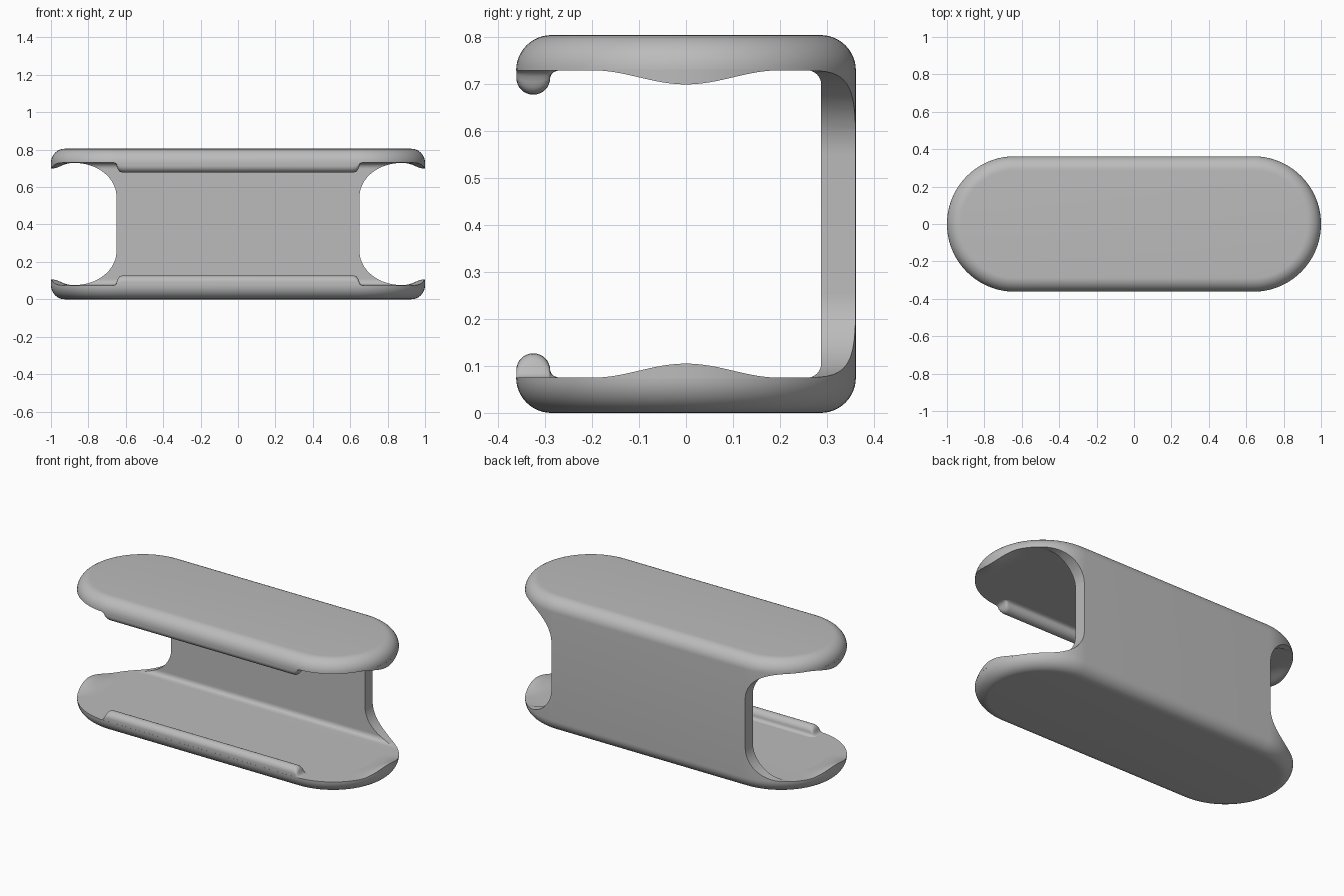
import bpy, bmesh, math

if "Cube" in bpy.data.objects:
    bpy.data.objects.remove(bpy.data.objects["Cube"], do_unlink=True)

HEIGHT, RADIUS, HALF, SKIN, WALL = 0.805, 0.362, 0.638, 0.075, 0.288

grey = bpy.data.materials.new("plain grey")
grey.use_nodes = True
grey.diffuse_color = (0.5, 0.5, 0.5, 1)
grey.node_tree.nodes["Principled BSDF"].inputs["Base Color"].default_value = (0.5, 0.5, 0.5, 1)


def loft(name, rings):
    """Skin a list of equal closed rings and cap both ends."""
    bm = bmesh.new()
    loops = [[bm.verts.new(p) for p in ring] for ring in rings]
    n = len(rings[0])
    for a, b in zip(loops, loops[1:]):
        for i in range(n):
            j = (i + 1) % n
            bm.faces.new((a[i], a[j], b[j], b[i]))
    bm.faces.new(loops[0][::-1])
    bm.faces.new(loops[-1])
    bmesh.ops.recalc_face_normals(bm, faces=bm.faces)
    mesh = bpy.data.meshes.new(name)
    bm.to_mesh(mesh)
    bm.free()
    obj = bpy.data.objects.new(name, mesh)
    bpy.context.collection.objects.link(obj)
    mesh.materials.append(grey)
    return obj


def smooth(obj):
    bpy.ops.object.select_all(action='DESELECT')
    obj.select_set(True)
    bpy.context.view_layer.objects.active = obj
    bpy.ops.object.shade_smooth_by_angle(angle=math.radians(35))


def arc(cx, cy, rx, ry, start, end, steps):
    angles = [math.radians(start + (end - start) * i / steps) for i in range(steps + 1)]
    return [(cx + rx * math.cos(a), cy + ry * math.sin(a)) for a in angles]


def stadium(r, z):
    outline = arc(HALF, 0, r, r, -90, 90, 48) + arc(-HALF, 0, r, r, 90, 270, 48)
    return [(x, y, z) for x, y in outline]


# Shell: a stadium block with rounded top and bottom edges
edge = arc(RADIUS - SKIN, SKIN, SKIN, SKIN, -90, 0, 12)
edge += arc(RADIUS - SKIN, HEIGHT - SKIN, SKIN, SKIN, 0, 90, 12)
shell = loft("shell", [stadium(r, z) for r, z in edge])

# Channel open to the front, with small fillets against the back wall
f = 0.03
channel = [(-0.6, SKIN)] + arc(WALL - f, SKIN + f, f, f, -90, 0, 8)
channel += arc(WALL - f, HEIGHT - SKIN - f, f, f, 0, 90, 8) + [(-0.6, HEIGHT - SKIN)]
cutters = [loft("channel_cutter", [[(x, y, z) for y, z in channel] for x in (-1.3, 1.3)])]

# Rounded openings at both ends of the back wall
low, high, cw, ch = SKIN + 0.001, HEIGHT - SKIN - 0.001, 0.225, 0.18
opening = arc(0.65 + cw, low + ch, cw, ch, 270, 180, 20)
opening += arc(0.65 + cw, high - ch, cw, ch, 180, 90, 20) + [(1.3, high), (1.3, low)]
for side in (-1, 1):
    cutters.append(loft("end_cutter", [[(side * x, y, z) for x, z in opening] for y in (0.15, 0.6)]))

for cutter in cutters:
    cutter.hide_render = True
    mod = shell.modifiers.new("cut", 'BOOLEAN')
    mod.operation, mod.solver, mod.object = 'DIFFERENCE', 'EXACT', cutter
    bpy.context.view_layer.objects.active = shell
    bpy.ops.object.modifier_apply(modifier=mod.name)
    bpy.data.objects.remove(cutter, do_unlink=True)
smooth(shell)


def place(z, upper):
    return HEIGHT - z if upper else z


# Raised lips around the plate ends
def end_lip(name, side, upper):
    section = [(0.12, 0), (0.095, 0.1), (0.07, 0.33), (0.045, 0.7), (0.025, 0.95), (0.015, 1), (0, 1)]
    rings = []
    for i in range(41):
        y = -0.2 + 0.4 * i / 40
        a = math.asin(y / RADIUS)
        h = 0.015 * (1 + math.cos(math.pi * y / 0.2))
        ring = [(RADIUS - d, SKIN + h * t) for d, t in section]
        ring += [(RADIUS, SKIN - 0.002), (RADIUS - 0.12, SKIN - 0.002)]
        rings.append([(side * (HALF + r * math.cos(a)), r * math.sin(a), place(z, upper)) for r, z in ring])
    smooth(loft(name, rings))


# Rounded rails along the front edges, fading into the plate at their ends
def front_rail(name, upper):
    r, cy, cz = 0.036, -0.3255, 0.091
    profile = [(cy - r, SKIN - 0.001)] + arc(cy, cz, r, r, 180, 0, 16)
    profile += [(cy + r + 0.003, 0.083), (cy + r + 0.009, 0.078), (cy + r + 0.019, SKIN), (cy + r + 0.019, SKIN - 0.001)]
    fade = [(0.615, 1), (0.626, 0.97), (0.635, 0.88), (0.642, 0.72), (0.646, 0.5),
            (0.65, 0.28), (0.656, 0.12), (0.664, 0.04), (0.675, 0)]
    stations = [(-x, s) for x, s in reversed(fade)] + fade
    rings = [[(x, y, place(SKIN - 0.001 + (z - SKIN + 0.001) * max(s, 0.01), upper)) for y, z in profile]
             for x, s in stations]
    smooth(loft(name, rings))


for upper, level in ((False, "lower"), (True, "upper")):
    front_rail(level + "_front_rail", upper)
    for side, hand in ((-1, "right"), (1, "left")):
        end_lip(f"{level}_{hand}_lip", side, upper)
